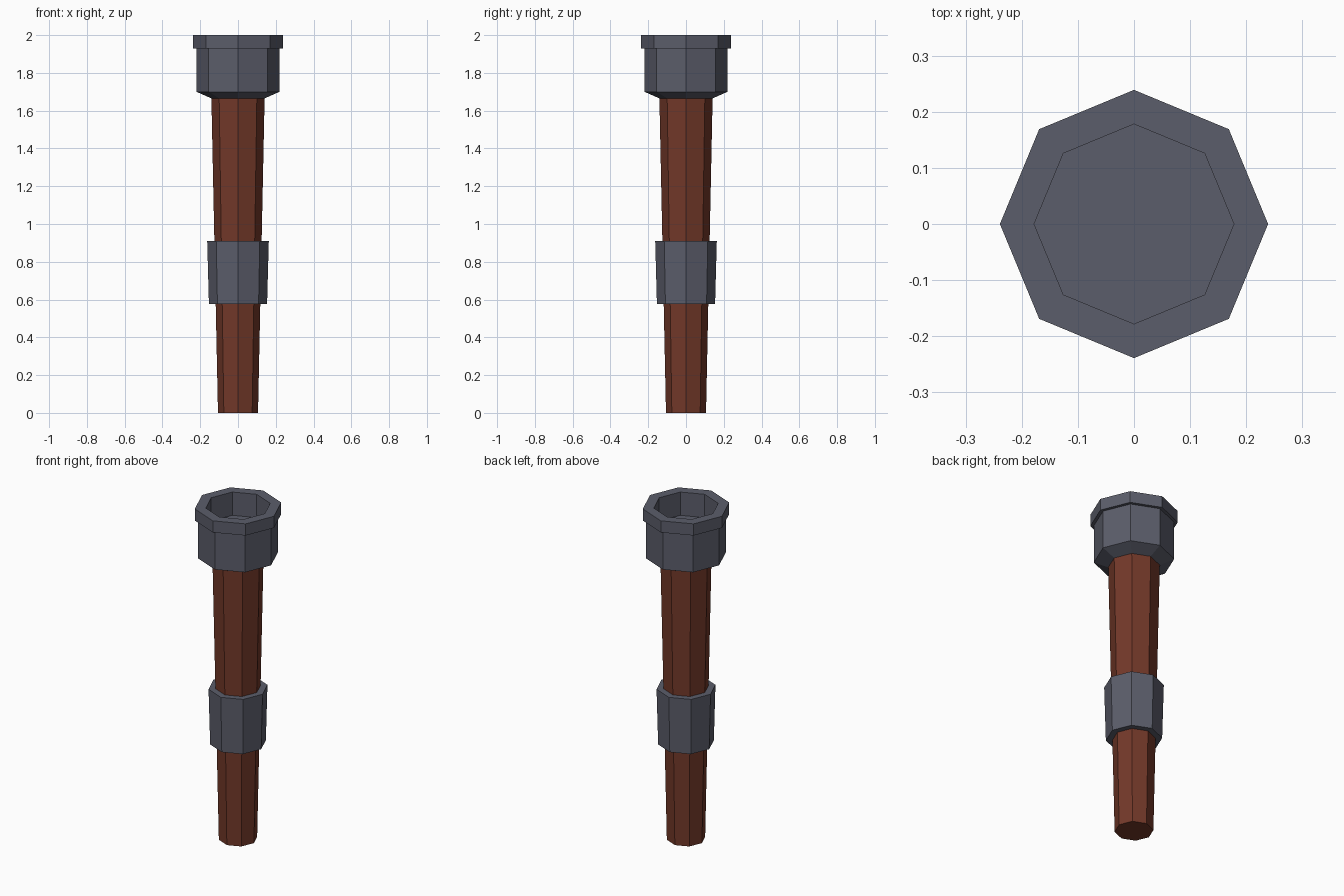
import bpy, bmesh
from math import cos, sin, pi

if "Cube" in bpy.data.objects:
    bpy.data.objects.remove(bpy.data.objects["Cube"])

SIDES = 8


def material(name, color):
    m = bpy.data.materials.new(name)
    m.diffuse_color = color
    m.use_nodes = True
    m.node_tree.nodes["Principled BSDF"].inputs["Base Color"].default_value = m.diffuse_color
    return m


def lathe(name, profile, mat, closed=False):
    """Spin (radius, z) points into an eight-sided solid; open profiles get end caps."""
    bm = bmesh.new()
    rings = [[bm.verts.new((r * cos(2 * pi * i / SIDES), r * sin(2 * pi * i / SIDES), z))
              for i in range(SIDES)] for r, z in profile]
    pairs = list(zip(rings, rings[1:]))
    if closed:
        pairs.append((rings[-1], rings[0]))
    else:
        bm.faces.new(rings[0][::-1])
        bm.faces.new(rings[-1])
    for a, b in pairs:
        for i in range(SIDES):
            j = (i + 1) % SIDES
            bm.faces.new((a[i], a[j], b[j], b[i]))
    bmesh.ops.recalc_face_normals(bm, faces=bm.faces)
    mesh = bpy.data.meshes.new(name)
    bm.to_mesh(mesh)
    bm.free()
    mesh.materials.append(mat)
    obj = bpy.data.objects.new(name, mesh)
    bpy.context.collection.objects.link(obj)
    return obj


wood = material("dark_red_wood", (0.17, 0.04, 0.022, 1))
metal = material("dark_metal", (0.105, 0.11, 0.145, 1))

# Tapered wooden shaft
lathe("shaft", [(0.106, 0), (0.141, 1.67)], wood)

# Metal grip collar, a sleeve around the shaft
lathe("grip_collar", [(0.117, 0.577), (0.154, 0.577), (0.163, 0.91), (0.125, 0.91)],
      metal, closed=True)

# Hollow metal cup with a raised rim
lathe("cup", [(0.141, 1.665), (0.22, 1.70), (0.22, 1.93), (0.239, 1.93),
              (0.239, 2.0), (0.178, 2.0), (0.178, 1.86)], metal)
